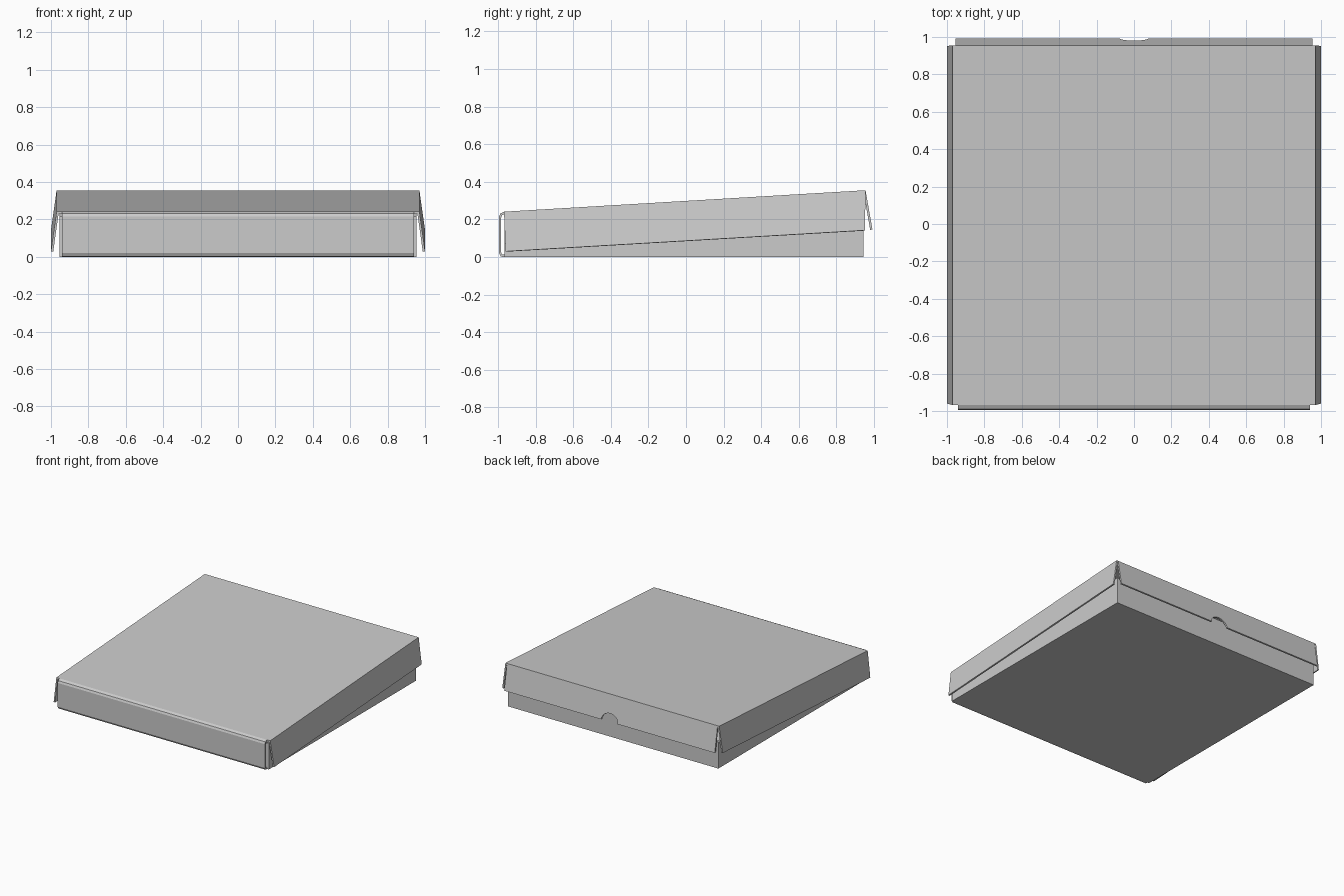
import bpy, bmesh, math
from mathutils import Vector

if "Cube" in bpy.data.objects:
    bpy.data.objects.remove(bpy.data.objects["Cube"])

T = 0.012  # board thickness


def sheet(name, pts, offset):
    """Flat polygon thickened along the offset vector."""
    bm = bmesh.new()
    off = Vector(offset)
    a = [bm.verts.new(Vector(p)) for p in pts]
    b = [bm.verts.new(Vector(p) + off) for p in pts]
    bm.faces.new(a)
    bm.faces.new(b[::-1])
    for i in range(len(a)):
        j = (i + 1) % len(a)
        bm.faces.new((a[j], a[i], b[i], b[j]))
    bmesh.ops.recalc_face_normals(bm, faces=bm.faces)
    me = bpy.data.meshes.new(name)
    bm.to_mesh(me)
    bm.free()
    ob = bpy.data.objects.new(name, me)
    bpy.context.collection.objects.link(ob)
    return ob


def mirror_x(pts):
    return [(-x, y, z) for x, y, z in pts]


F, B, W = -0.965, 0.945, 0.955   # tray front, back and half width
H = 0.215                        # tray wall height

# Tray floor and back wall
sheet("tray_floor", [(-W, F, 0), (W, F, 0), (W, B, 0), (-W, B, 0)], (0, 0, T))
sheet("tray_back_wall", [(-W, B, 0), (W, B, 0), (W, B, H), (-W, B, H)], (0, -T, 0))

# Front panel with rounded folds joining tray and lid
outer = [(F, 0), (-0.985, 0.002), (-0.995, 0.02), (-0.995, 0.215), (-0.988, 0.231), (-0.968, 0.241)]
inner = [(F, T), (-0.979, 0.014), (-0.983, 0.025), (-0.983, 0.211), (-0.978, 0.222), (-0.966, 0.229)]
sheet("front_hinge_panel", [(-0.94, y, z) for y, z in outer + inner[::-1]], (1.88, 0, 0))

# Lid top, sloping up to the back
LX, LF, LB = 0.97, (-0.968, 0.241), (0.955, 0.355)
sheet("lid_top", [(-LX, *LF), (LX, *LF), (LX, *LB), (-LX, *LB)], (0, 0, -T))

# Lid back flap with a half-round thumb notch
top, low = Vector((0, *LB)), Vector((0, 0.992, 0.146))
down = (low - top).normalized()
flap = [(-LX + 0.015, *LB), (LX - 0.015, *LB), (LX - 0.015, low.y, low.z)]
for i in range(13):
    t = math.pi * i / 12
    p = low - down * 0.065 * math.sin(t)
    flap.append((0.075 * math.cos(t), p.y, p.z))
flap.append((-LX + 0.015, low.y, low.z))
sheet("lid_back_flap", flap, (0, -T, -0.002))

# Mirrored side parts
wall = [(W, F, 0), (W, B, 0), (W, B, H), (W, F, H)]
side = [(LX, *LF), (LX, *LB), (1.0, 0.952, 0.142), (1.0, -0.96, 0.03)]
for label, s in (("right", 1), ("left", -1)):
    fix = (lambda p: p) if s == 1 else mirror_x
    sheet(f"tray_{label}_wall", fix(wall), (-s * T, 0, 0))
    sheet(f"lid_{label}_flap", fix(side), (-s * T, 0, -0.002))
    # Corner tabs folded inside the tray
    for end, y, d in (("front", F, T), ("back", B - T - 0.002, -T)):
        tab = [(W - T, y, T), (0.72, y, 0.03), (0.72, y, H - 0.02), (W - T, y, H)]
        sheet(f"{end}_{label}_tab", fix(tab), (0, d, 0))
